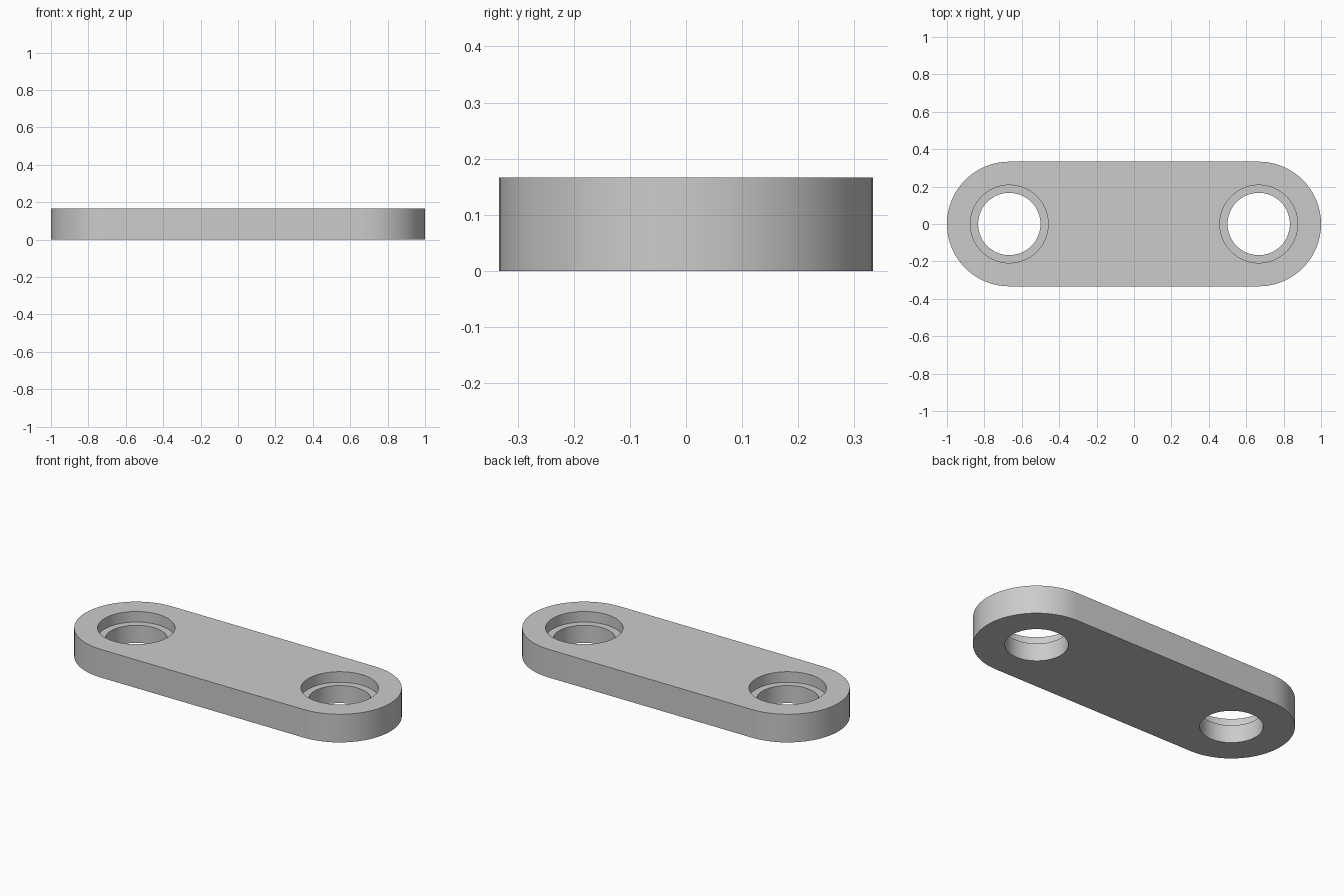
import bpy, bmesh, math

cube = bpy.data.objects.get("Cube")
if cube:
    bpy.data.objects.remove(cube, do_unlink=True)

THICK = 1 / 6
END_R = 1 / 3
HOLE_X = 2 / 3
HOLE_R = 1 / 6
BORE_R = 0.208
BORE_DEPTH = 0.0625
SEGS = 64

grey = bpy.data.materials.new("light grey")
grey.use_nodes = True
colour = (0.6, 0.6, 0.6, 1)
grey.diffuse_color = colour
grey.node_tree.nodes["Principled BSDF"].inputs["Base Color"].default_value = colour


def prism(name, outline, z0, z1):
    """Upright solid from a closed outline in the ground plane."""
    bm = bmesh.new()
    face = bm.faces.new([bm.verts.new((x, y, z0)) for x, y in outline])
    top = bmesh.ops.extrude_face_region(bm, geom=[face])["geom"]
    bmesh.ops.translate(bm, vec=(0, 0, z1 - z0),
                        verts=[v for v in top if isinstance(v, bmesh.types.BMVert)])
    bmesh.ops.recalc_face_normals(bm, faces=bm.faces)
    mesh = bpy.data.meshes.new(name)
    bm.to_mesh(mesh)
    bm.free()
    mesh.materials.append(grey)
    ob = bpy.data.objects.new(name, mesh)
    bpy.context.collection.objects.link(ob)
    return ob


def arc(cx, r, start, sweep, count):
    return [(cx + r * math.cos(start + sweep * i / count),
             r * math.sin(start + sweep * i / count)) for i in range(count + 1)]


# Plate with rounded ends
half = SEGS // 2
outline = (arc(HOLE_X, END_R, -math.pi / 2, math.pi, half)
           + arc(-HOLE_X, END_R, math.pi / 2, math.pi, half))
plate = prism("link_plate", outline, 0, THICK)
bpy.context.view_layer.objects.active = plate

# Through holes and the wider recesses above them
for x in (-HOLE_X, HOLE_X):
    for radius, bottom in ((HOLE_R, -0.1), (BORE_R, THICK - BORE_DEPTH)):
        circle = arc(x, radius, 0, 2 * math.pi, SEGS)[:-1]
        cutter = prism("hole_cutter", circle, bottom, THICK + 0.1)
        cutter.hide_render = True
        cut = plate.modifiers.new("hole", 'BOOLEAN')
        cut.operation = 'DIFFERENCE'
        cut.solver = 'EXACT'
        cut.object = cutter
        bpy.ops.object.modifier_apply(modifier=cut.name)
        bpy.data.objects.remove(cutter, do_unlink=True)

# Smooth curved walls, crisp rims
bpy.ops.object.select_all(action='DESELECT')
plate.select_set(True)
bpy.ops.object.shade_smooth_by_angle(angle=math.radians(30))
